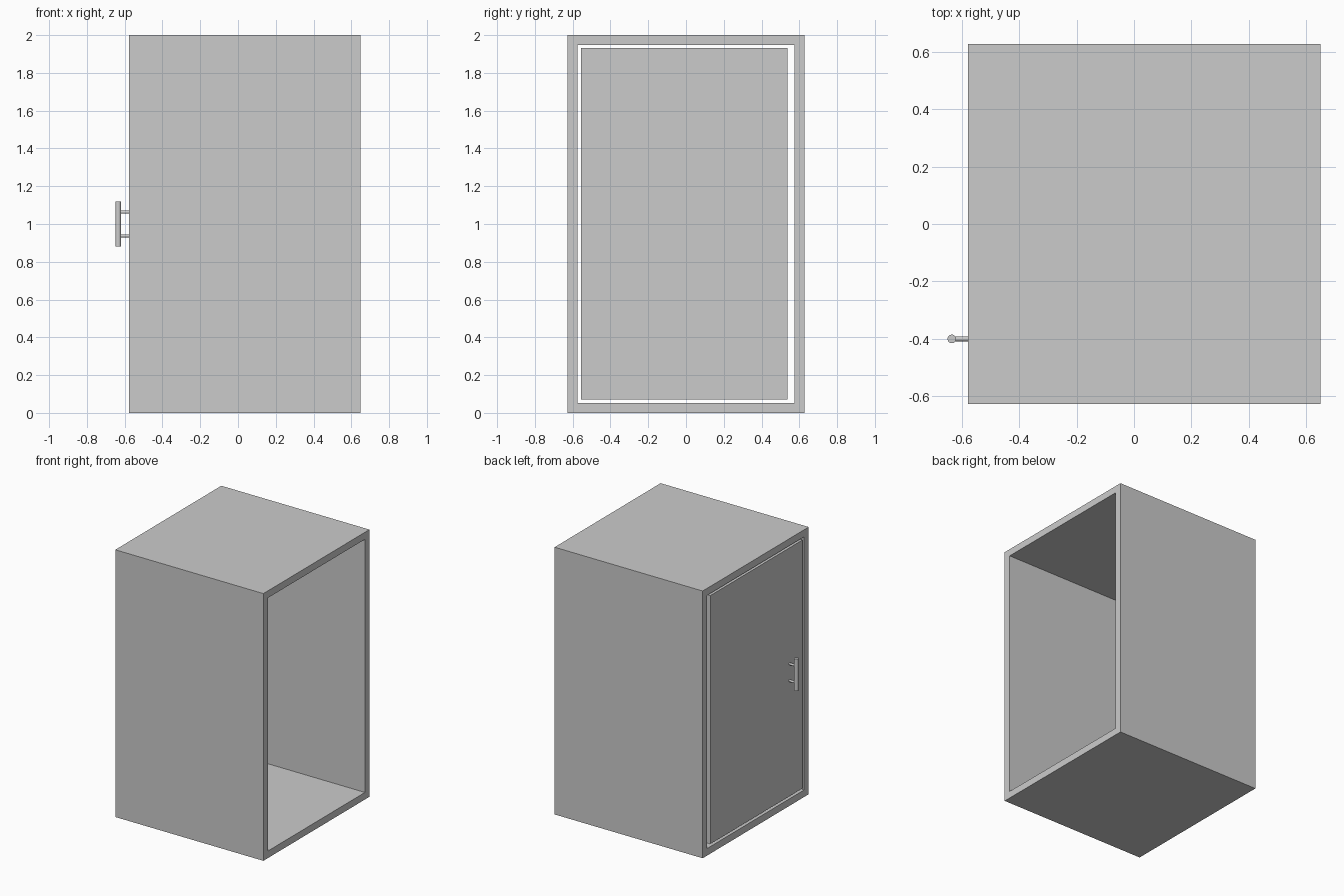
import bpy
import bmesh
import math
from mathutils import Vector

default = bpy.data.objects.get("Cube")
if default:
    bpy.data.objects.remove(default, do_unlink=True)

# One plain grey for every part
grey = bpy.data.materials.new("light_grey")
grey.use_nodes = True
grey.diffuse_color = (0.6, 0.6, 0.6, 1)
grey.node_tree.nodes["Principled BSDF"].inputs["Base Color"].default_value = (0.6, 0.6, 0.6, 1)

FRONT_X, REAR_X = -0.577, 0.649      # door side and open side
HALF_Y, HEIGHT, WALL = 0.627, 2.0, 0.053
HANDLE_X, HANDLE_Y, HANDLE_Z = -0.634, -0.4, 1.0


def make_box(name, low, high, open_ends=False):
    """Box between two corners, optionally without its two x ends."""
    low, high = Vector(low), Vector(high)
    bm = bmesh.new()
    bmesh.ops.create_cube(bm, size=1)
    bmesh.ops.scale(bm, vec=high - low, verts=bm.verts)
    bmesh.ops.translate(bm, vec=(low + high) / 2, verts=bm.verts)
    if open_ends:
        bm.normal_update()
        ends = [f for f in bm.faces if abs(f.normal.x) > 0.5]
        bmesh.ops.delete(bm, geom=ends, context='FACES_ONLY')
    mesh = bpy.data.meshes.new(name)
    bm.to_mesh(mesh)
    bm.free()
    mesh.materials.append(grey)
    obj = bpy.data.objects.new(name, mesh)
    bpy.context.collection.objects.link(obj)
    return obj


def make_rod(name, radius, length, centre, rotation=(0, 0, 0)):
    """Smooth round rod with sharp end caps."""
    bpy.ops.mesh.primitive_cylinder_add(vertices=32, radius=radius, depth=length,
                                        location=centre, rotation=rotation)
    obj = bpy.context.object
    obj.name = name
    obj.data.materials.append(grey)
    bpy.ops.object.shade_smooth_by_angle()
    return obj


# Cabin shell: four walls, open at both x ends
shell = make_box("cabin_shell", (FRONT_X, -HALF_Y, 0), (REAR_X, HALF_Y, HEIGHT), True)
thickness = shell.modifiers.new("wall_thickness", 'SOLIDIFY')
thickness.thickness = WALL
thickness.offset = -1
thickness.use_even_offset = True

# Door panel with a clear gap all round
make_box("door", (FRONT_X, -0.555, 0.072), (FRONT_X + 0.05, 0.537, 1.931))

# Pull handle: upright bar on two posts
make_rod("handle_bar", 0.015, 0.24, (HANDLE_X, HANDLE_Y, HANDLE_Z))
for label, side in (("lower", -1), ("upper", 1)):
    make_rod(f"handle_post_{label}", 0.0085, FRONT_X - HANDLE_X + 0.005,
             ((FRONT_X + HANDLE_X + 0.005) / 2, HANDLE_Y, HANDLE_Z + side * 0.063),
             (0, math.pi / 2, 0))
